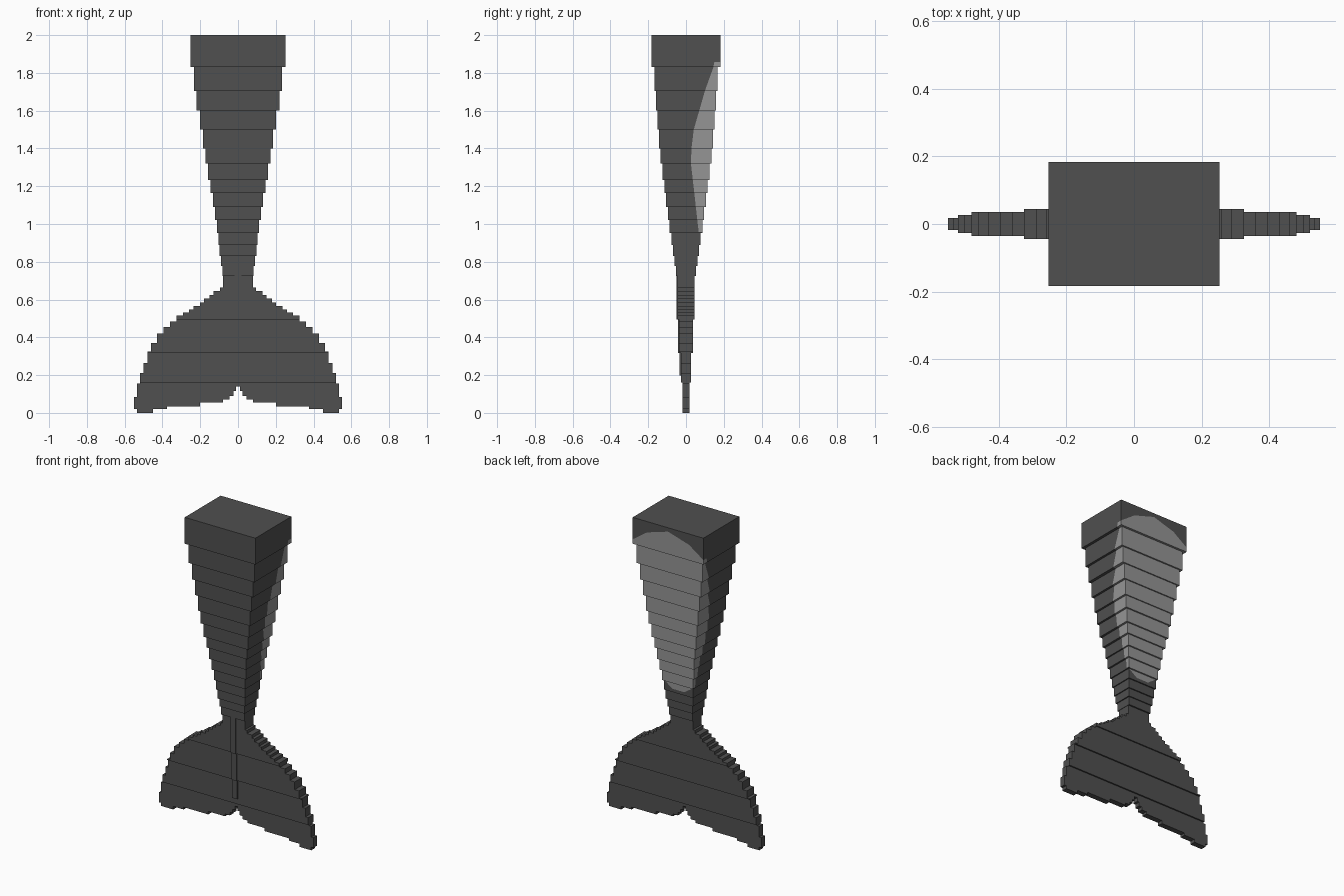
import bpy, bmesh
from mathutils import Vector

cube = bpy.data.objects.get("Cube")
if cube:
    bpy.data.objects.remove(cube, do_unlink=True)


def make_material(name, value):
    mat = bpy.data.materials.new(name)
    mat.use_nodes = True
    color = (value, value, value, 1)
    mat.diffuse_color = color
    mat.node_tree.nodes["Principled BSDF"].inputs["Base Color"].default_value = color
    return mat


dark = make_material("dark grey", 0.08)
light = make_material("light grey", 0.30)


def make_object(name, bm, mats):
    bmesh.ops.recalc_face_normals(bm, faces=bm.faces[:])
    mesh = bpy.data.meshes.new(name)
    bm.to_mesh(mesh)
    bm.free()
    for mat in mats:
        mesh.materials.append(mat)
    obj = bpy.data.objects.new(name, mesh)
    bpy.context.collection.objects.link(obj)


def add_box(bm, low, high):
    low, high = Vector(low), Vector(high)
    verts = bmesh.ops.create_cube(bm, size=1)["verts"]
    for v in verts:
        v.co = (low + high) / 2 + v.co * (high - low)


def cut(bm, point, normal, **clear):
    geom = bm.verts[:] + bm.edges[:] + bm.faces[:]
    bmesh.ops.bisect_plane(bm, geom=geom, plane_co=point, plane_no=normal, **clear)


# Tail: stacked blocks, each with top height, half width, half depth
# and the y where the light back patch begins at its top
layers = [
    (2.00, .252, .183, .176), (1.83, .234, .168, .145), (1.705, .219, .158, .10),
    (1.60, .20, .15, .07), (1.50, .186, .142, .041), (1.40, .173, .135, .029),
    (1.32, .16, .125, .026), (1.233, .146, .115, .036), (1.164, .132, .106, .044),
    (1.09, .123, .096, .052), (1.02, .112, .087, .06), (.952, .104, .077, .068),
    (.889, .097, .069, .068), (.83, .09, .061, .06), (.778, .083, .054, .054),
    (.725, 0, 0, .05)]
# Rounded ends of the patch: centre height and slope, upper then lower
upper_ends = [(1.975, -.3), (2.035, -.7)]
lower_ends = [(.88, .7), (.91, 0)]


def in_patch(p, z0, y0, z1, y1):
    edge = y0 + (y1 - y0) * (p.z - z0) / (z1 - z0)
    below = all(p.z < z + s * abs(p.x) for z, s in upper_ends)
    above = all(p.z > z + s * abs(p.x) for z, s in lower_ends)
    return p.y > edge and below and above


tail = bmesh.new()
for (top, w, d, y1), (bottom, _, _, y0) in zip(layers, layers[1:]):
    block = bmesh.new()
    add_box(block, (-w, -d, bottom), (w, d, top))
    if top > .85:
        cut(block, (0, y0, bottom), (0, top - bottom, y0 - y1))
        for z, slope in upper_ends + lower_ends:
            for side in (-1, 1):
                cut(block, (0, 0, z), (-side * slope, 0, 1))
        for f in block.faces:
            f.material_index = int(in_patch(f.calc_center_median(), bottom, y0, top, y1))
        bmesh.ops.dissolve_limit(block, angle_limit=.01, verts=block.verts[:],
                                 edges=block.edges[:], delimit={'MATERIAL'})
    temp = bpy.data.meshes.new("block")
    block.to_mesh(temp)
    block.free()
    tail.from_mesh(temp)
    bpy.data.meshes.remove(temp)
make_object("tail", tail, [dark, light])

# Fluke outline: steps of half width and height, down the side then in along the base
side_steps = [
    (.08, .725), (.095, .665), (.13, .645), (.15, .625), (.18, .605), (.20, .585),
    (.235, .567), (.26, .548), (.29, .532), (.325, .515), (.36, .485), (.395, .455),
    (.43, .42), (.46, .37), (.48, .325), (.50, .265), (.52, .21), (.535, .155), (.55, .085)]
base_steps = [(.535, .02), (.45, 0), (.375, .02), (.20, .035), (.08, .055),
              (.045, .07), (.025, .09), (.01, .115)]
half = []
for i, (x, z) in enumerate(side_steps):
    if i:
        half.append((side_steps[i - 1][0], z))
    half.append((x, z))
half.append((.55, .02))
for i, (x, z) in enumerate(base_steps):
    half.append((x, z))
    next_z = base_steps[i + 1][1] if i + 1 < len(base_steps) else .14
    half.append((x, next_z))
outline = half + [(-x, z) for x, z in reversed(half)]

# Fluke bands get thinner toward the tips; a raised rib follows them in front
bands = [(.495, .725, .044), (.318, .495, .036), (.162, .318, .027), (0, .162, .018)]
fluke, rib = bmesh.new(), bmesh.new()
for low, high, depth in bands:
    band = bmesh.new()
    band.faces.new([band.verts.new((x, -depth, z)) for x, z in outline])
    if high < .7:
        cut(band, (0, 0, high), (0, 0, 1), clear_outer=True)
    if low > 0:
        cut(band, (0, 0, low), (0, 0, 1), clear_inner=True)
    out = bmesh.ops.extrude_face_region(band, geom=band.faces[:])["geom"]
    bmesh.ops.translate(band, vec=(0, 2 * depth, 0),
                        verts=[v for v in out if isinstance(v, bmesh.types.BMVert)])
    temp = bpy.data.meshes.new("band")
    band.to_mesh(temp)
    band.free()
    fluke.from_mesh(temp)
    bpy.data.meshes.remove(temp)
    if high > .2:
        add_box(rib, (-.018, -depth - .007, max(low, .197)), (.018, 0, high))
make_object("tail_fluke", fluke, [dark])
make_object("fluke_rib", rib, [dark])
